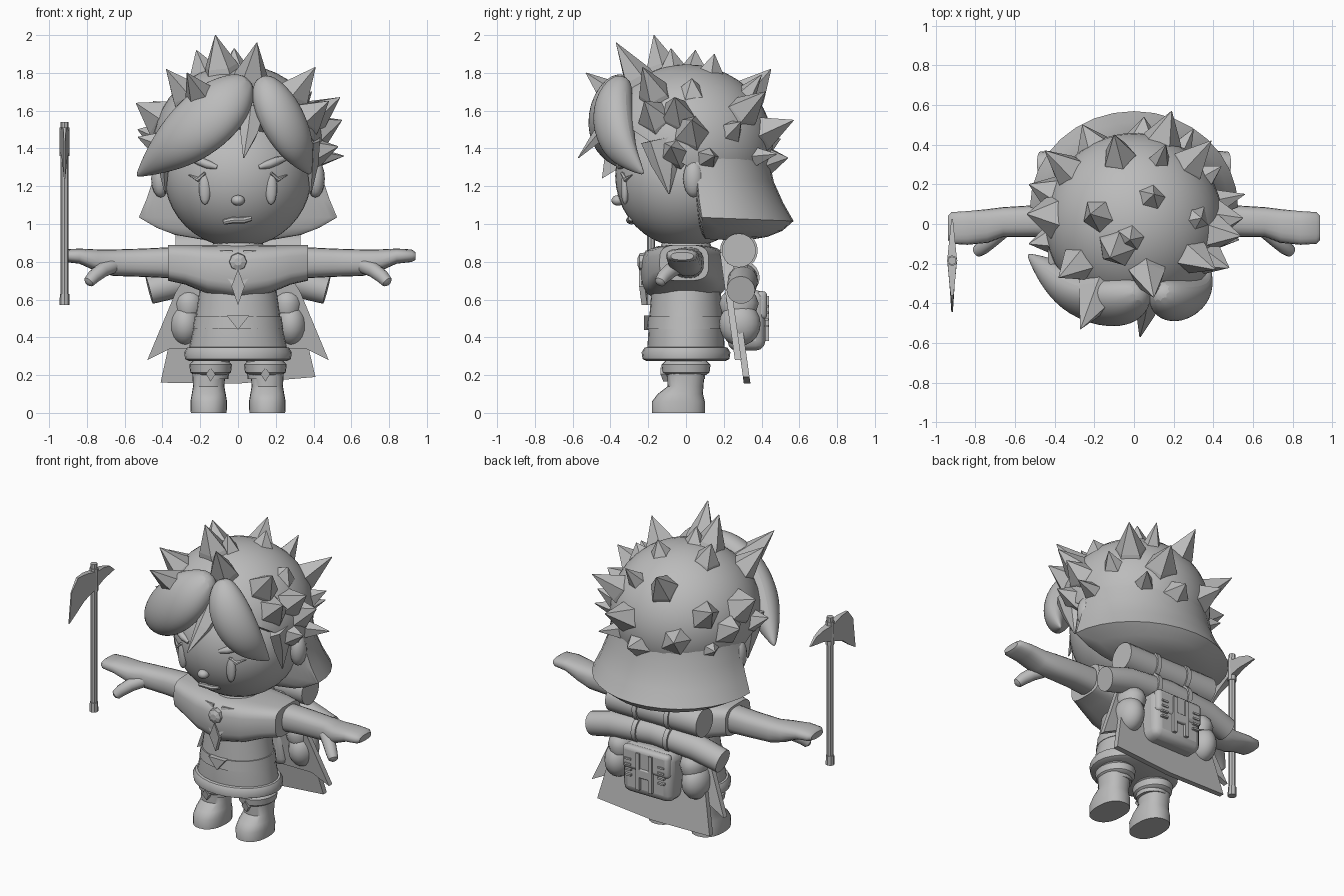
import bpy, bmesh, math, random
from mathutils import Vector as V

random.seed(4)
grey = bpy.data.materials.new("plain grey")
grey.diffuse_color = (0.5, 0.5, 0.5, 1)
X, Y, Z = V((1, 0, 0)), V((0, 1, 0)), V((0, 0, 1))
HC, HR = V((0, 0.005, 1.42)), V((0.45, 0.455, 0.425))   # hair ball centre and radii


def finish(name, bm, mirror=False, angle=40, sub=0, bevel=0):
    bmesh.ops.recalc_face_normals(bm, faces=bm.faces[:])
    me = bpy.data.meshes.new(name)
    bm.to_mesh(me)
    bm.free()
    ob = bpy.data.objects.new(name, me)
    bpy.context.collection.objects.link(ob)
    me.materials.append(grey)
    if bevel:
        m = ob.modifiers.new("bevel", 'BEVEL')
        m.width, m.segments = bevel, 3
    if sub:
        m = ob.modifiers.new("sub", 'SUBSURF')
        m.levels = m.render_levels = sub
    if mirror:
        ob.modifiers.new("mirror", 'MIRROR')
    if angle:
        for o in bpy.context.selected_objects:
            o.select_set(False)
        ob.select_set(True)
        bpy.context.view_layer.objects.active = ob
        bpy.ops.object.shade_smooth_by_angle(angle=math.radians(angle))
    return ob


def tube(name, pts, sizes, ref=Y, axis=None, n=20, p=2.0, flat=1.0, **kw):
    """Loft superellipse sections along a path; ref is the v direction or a function giving it."""
    pts = [V(q) for q in pts]
    bm, rings = bmesh.new(), []
    for i, c in enumerate(pts):
        t = V(axis) if axis else pts[min(i + 1, len(pts) - 1)] - pts[max(i - 1, 0)]
        t.normalize()
        v = (ref(c) if callable(ref) else ref).copy()
        v = (v - t * v.dot(t)).normalized()
        u = t.cross(v)
        a, b = sizes[i] if isinstance(sizes[i], tuple) else (sizes[i],) * 2
        ring = []
        for k in range(n):
            th = math.tau * k / n
            cs, sn = math.cos(th), math.sin(th)
            pu = math.copysign(abs(cs) ** (2 / p), cs) * a
            pv = math.copysign(abs(sn) ** (2 / p), sn) * b * (flat if sn < 0 else 1)
            ring.append(bm.verts.new(c + u * pu + v * pv))
        rings.append(ring)
    for r, s in zip(rings, rings[1:]):
        for k in range(n):
            bm.faces.new((r[k], r[(k + 1) % n], s[(k + 1) % n], s[k]))
    bm.faces.new(rings[0])
    bm.faces.new(rings[-1])
    return finish(name, bm, **kw)


def stack(name, rows, x=0, **kw):
    """Vertical loft; rows are (z, y, half width, half depth)."""
    return tube(name, [(x, y, z) for z, y, a, b in rows], [(a, b) for z, y, a, b in rows],
                axis=(0, 0, 1), **kw)


def ball(name, c, r, seg=32, cut=None, **kw):
    bm = bmesh.new()
    bmesh.ops.create_uvsphere(bm, u_segments=seg, v_segments=seg // 2, radius=1)
    for v in bm.verts:
        v.co = V(c) + V([v.co[i] * r[i] for i in range(3)])
    if cut:
        g = bm.verts[:] + bm.edges[:] + bm.faces[:]
        out = bmesh.ops.bisect_plane(bm, geom=g, plane_co=cut[0], plane_no=cut[1], clear_inner=True)
        bmesh.ops.holes_fill(bm, edges=[e for e in out['geom_cut'] if isinstance(e, bmesh.types.BMEdge)])
    return finish(name, bm, **kw)


def plate(name, outline, d, **kw):
    """Extrude a 3D outline by vector d."""
    bm = bmesh.new()
    f = bm.faces.new([bm.verts.new(q) for q in outline])
    new = bmesh.ops.extrude_face_region(bm, geom=[f])
    bmesh.ops.translate(bm, vec=d, verts=[g for g in new['geom'] if isinstance(g, bmesh.types.BMVert)])
    bmesh.ops.holes_fill(bm, edges=[e for e in bm.edges if e.is_boundary])
    return finish(name, bm, **kw)


def box(name, c, s, **kw):
    a, b, h = s
    pts = [(c[0] + i * a / 2, c[1] - b / 2, c[2] + j * h / 2) for i, j in ((-1, -1), (1, -1), (1, 1), (-1, 1))]
    return plate(name, pts, (0, b, 0), **kw)


# head, ears and face
ball("head", (0, 0, 1.255), (0.39, 0.375, 0.38), 40)
ball("ear", (0.41, 0.04, 1.24), (0.05, 0.055, 0.1), 16, mirror=True)
ball("nose", (0, -0.36, 1.125), (0.036, 0.035, 0.028), 16)
ball("eye", (0.175, -0.323, 1.19), (0.032, 0.022, 0.088), 16, mirror=True)
tube("eyelash", [(0.175, -0.34, 1.27), (0.21, -0.32, 1.235), (0.26, -0.285, 1.26)], [0.008, 0.014, 0.003],
     n=6, mirror=True)
tube("eyebrow", [(0.11, -0.352, 1.3), (0.16, -0.338, 1.315), (0.21, -0.315, 1.335), (0.26, -0.275, 1.35)],
     [0.012, 0.022, 0.022, 0.01], n=10, mirror=True)
tube("mouth", [(-0.075, -0.288, 1.01), (-0.03, -0.3, 1.02), (0.03, -0.3, 1.02), (0.07, -0.292, 1.03)],
     [0.014, 0.018, 0.018, 0.014], n=8)

# hair cap, flared back with rounded underside, and side locks
ball("hair_cap", HC, HR, 40, cut=((0, 0, 1.31), (0, 0.4, 0.6)))
tube("hair_flare", [(0, 0.11, 0.92), (0, 0.1, 0.945), (0, 0.09, 0.98), (0, 0.085, 1.035), (0, 0.07, 1.13), (0, 0.06, 1.24),
                    (0, 0.05, 1.36)],
     [(0.2, 0.2), (0.34, 0.33), (0.43, 0.42), (0.525, 0.485), (0.485, 0.445), (0.448, 0.405), (0.43, 0.39)],
     axis=(0, 0.04, 1), n=32, flat=0.05)
tube("side_lock", [(0.4, -0.14, 1.45), (0.395, -0.11, 1.32), (0.385, -0.09, 1.16)],
     [(0.1, 0.04), (0.075, 0.035), 0.004], ref=X, n=6, mirror=True, angle=20)

# swept fringe
radial = lambda c: c - HC
tube("fringe_left", [(0.06, -0.33, 1.77), (-0.05, -0.39, 1.66), (-0.18, -0.4, 1.54), (-0.31, -0.34, 1.435),
                     (-0.43, -0.24, 1.34), (-0.54, -0.15, 1.25)],
     [(0.06, 0.06), (0.17, 0.12), (0.19, 0.12), (0.16, 0.12), (0.09, 0.08), 0.006], ref=radial, n=10, sub=2)
tube("fringe_right", [(0.12, -0.33, 1.78), (0.17, -0.38, 1.68), (0.235, -0.39, 1.55), (0.3, -0.36, 1.43),
                      (0.345, -0.31, 1.35), (0.385, -0.22, 1.26)],
     [(0.05, 0.05), (0.12, 0.1), (0.14, 0.11), (0.12, 0.09), (0.08, 0.05), 0.006], ref=radial, n=10, sub=2)
tube("fringe_middle", [(0.08, -0.36, 1.6), (0.06, -0.45, 1.48), (0.03, -0.57, 1.35)],
     [(0.07, 0.05), (0.05, 0.04), 0.003], ref=radial, n=5, angle=0)

# hair spikes: tip position and base radius
spikes = [(-.12, -.17, 2.0, .1), (.1, -.37, 1.96, .1), (-.22, .05, 1.92, .09), (.41, -.23, 1.83, .1),
          (-.38, -.27, 1.82, .1), (.54, -.06, 1.67, .1), (-.54, .05, 1.64, .11), (.55, .03, 1.55, .1),
          (-.53, .2, 1.5, .1), (.56, .15, 1.36, .07), (-.27, -.53, 1.8, .11), (.19, .57, 1.55, .11),
          (-.1, .45, 1.82, .1), (-.45, .37, 1.65, .1), (.39, .42, 1.7, .1), (.44, .29, 1.54, .07),
          (.1, .15, 1.9, .07), (.05, .54, 1.35, .1), (-.26, .5, 1.45, .1), (.3, .48, 1.37, .07),
          (.34, .03, 1.77, .09), (.48, -.22, 1.65, .1), (-.02, -.08, 1.93, .07), (-.42, .3, 1.36, .07),
          (.53, -.08, 1.41, .08), (-.53, -.1, 1.46, .09), (.16, .4, 1.79, .06)]
for i, (x, y, z, r) in enumerate(spikes):
    tip = V((x, y, z))
    d = (tip - HC - V((0, 0, 0.05))).normalized()
    base = HC + d * 0.39
    r *= random.uniform(1.05, 1.25)
    tube("hair_spike_%02d" % i, [base, base.lerp(tip, 0.25), tip], [(r, r * .9), (r * .85, r * .76), 0.002],
         ref=V((.3, .5, .8)), n=5, angle=0)

# tunic, hem, belt
stack("tunic", [(0.28, 0, .26, .2), (0.34, 0, .26, .205), (0.5, 0, .225, .195), (0.68, 0, .2, .18)], n=28)
stack("hem", [(0.275, 0, .26, .21), (0.285, 0, .28, .23), (0.32, 0, .285, .235), (0.345, 0, .27, .22),
              (0.35, 0, .25, .2)], n=28)
stack("belt", [(0.445, 0, .24, .207), (0.51, 0, .23, .202)], n=28)
plate("buckle", [(-0.06, -0.222, 0.515), (0, -0.222, 0.44), (0.06, -0.222, 0.515)], (0, 0.04, 0))

# shirt with short sleeves, arms and hands
xs = [-.37, -.28, -.16, 0, .16, .28, .37]
lo = [.7, .68, .63, .6, .63, .68, .7]
dp = [.13, .17, .205, .23, .205, .17, .13]
tube("shirt", [(x, -0.01, (l + .89) / 2) for x, l in zip(xs, lo)],
     [(d, (.89 - l) / 2) for d, l in zip(dp, lo)], ref=Z, axis=(1, 0, 0), p=3.5, n=28)
stack("neck", [(0.84, 0, .16, .15), (0.92, 0, .12, .12)])
tube("arm", [(.3, .01, .795), (.5, .015, .795), (.66, .01, .795), (.74, -.01, .805), (.84, -.02, .83),
             (.92, -.02, .832), (.94, -.02, .83)],
     [(.085, .085), (.08, .075), (.075, .07), (.085, .06), (.085, .04), (.08, .033), (.06, .02)],
     ref=Z, axis=(1, 0, 0), p=2.5, mirror=True)
tube("thumb", [(.66, -.03, .78), (.72, -.08, .755), (.765, -.12, .72), (.79, -.138, .692), (.797, -.143, .684)],
     [.04, .04, .036, .03, .015], ref=Z, n=12, mirror=True)

# collar, brooch, pendant
plate("collar_flap", [(0.03, -0.215, 0.86), (0.13, -0.185, 0.86), (0.09, -0.22, 0.76), (0.005, -0.243, 0.64)],
      (0, 0.03, 0), mirror=True)
tube("brooch", [(0, -0.21, 0.8), (0, -0.245, 0.8), (0, -0.257, 0.8)], [.05, .045, .02], ref=Z, n=8, angle=0)
plate("pendant", [(0, -0.248, 0.76), (0.035, -0.248, 0.67), (0, -0.235, 0.57), (-0.035, -0.248, 0.67)], (0, 0.03, 0))

# legs and boots
stack("leg", [(0.18, 0, .09, .1), (0.32, 0, .1, .11)], x=.14, mirror=True)
stack("boot", [(0, -.04, .095, .14), (.06, -.04, .097, .14), (.1, -.03, .09, .12), (.14, -.003, .083, .095),
               (.22, 0, .088, .1)], x=.155, p=2.3, n=24, mirror=True)
stack("boot_cuff", [(.2, 0, .09, .105), (.215, 0, .108, .125), (.255, 0, .113, .13), (.275, 0, .095, .11)],
      x=.145, n=24, mirror=True)
plate("boot_charm", [(.145, -.135, .24), (.17, -.135, .205), (.145, -.12, .165), (.12, -.135, .205)], (0, .03, 0), mirror=True)

# cape sheets
cy = lambda z: 0.21 + (0.7 - z) * 0.14
for nm, pts, off in (("cape", [(-.22, .85), (.22, .85), (.3, .66), (.41, .19), (0, .155), (-.41, .16), (-.3, .66)], .02),
                     ("cape_outer", [(-.2, .85), (.2, .85), (.33, .64), (.48, .28), (.36, .34), (-.36, .34),
                                     (-.48, .28), (-.33, .64)], -.01)):
    plate(nm, [(x, cy(z) + off, z) for x, z in pts], (0, .035, 0))

# backpack with pockets, flap, straps and stitches
box("backpack", (0, .32, .49), (.36, .2, .32), bevel=.05)
box("pack_flap", (0, .40, .57), (.34, .06, .15), bevel=.025)
ball("side_pocket", (.28, .285, .47), (.085, .11, .115), 20, mirror=True)
stack("pocket_lid", [(.53, .28, .075, .09), (.58, .28, .085, .105), (.62, .28, .075, .09), (.65, .28, .05, .06)],
      x=.26, n=16, mirror=True)
box("pack_strap", (.045, .415, .5), (.025, .05, .24), mirror=True)
box("pack_buckle", (0, .425, .49), (.08, .03, .06), bevel=.008)
for i in range(4):
    box("stitch_%d" % i, (.12, .427, .46 + i * .035), (.045, .02, .012), mirror=True)

# bedrolls and their bands
tube("upper_roll", [(-.33, .28, .86), (.33, .28, .86)], [.09, .09], ref=Z, n=20)
tube("lower_roll", [(-.47, .29, .65), (-.3, .3, .695), (0, .3, .72), (.3, .3, .695), (.47, .29, .65)],
     [.075, .08, .08, .08, .075], ref=Z, n=20)
for nm, y, z, r in (("upper_band", .28, .86, .1), ("lower_band", .3, .715, .09)):
    tube(nm, [(.1, y, z), (.13, y, z)], [r, r], ref=Z, n=20, mirror=True)

# axe: handle, knob, socket and blade that thins towards both ends
ax, ay = -.918, -.185
tube("axe_handle", [(ax, ay, .58), (ax, ay, 1.54)], [.021, .021], n=8)
tube("axe_knob", [(ax, ay, .57), (ax, ay, .63)], [.027, .025], n=8)
tube("axe_socket", [(ax, ay, 1.36), (ax, ay, 1.51)], [.027, .027], n=8)
blade = plate("axe_blade", [(ax - .025, y, z) for y, z in (
    (-.18, 1.49), (-.28, 1.51), (-.36, 1.51), (-.42, 1.44), (-.445, 1.24), (-.38, 1.28), (-.3, 1.34), (-.2, 1.38),
    (-.1, 1.41), (.025, 1.42), (-.03, 1.465), (-.1, 1.485))], (.05, 0, 0), angle=20)
for v in blade.data.vertices:
    v.co.x = ax + (v.co.x - ax) * max(.15, 1 - abs(v.co.y - ay) / .25)
